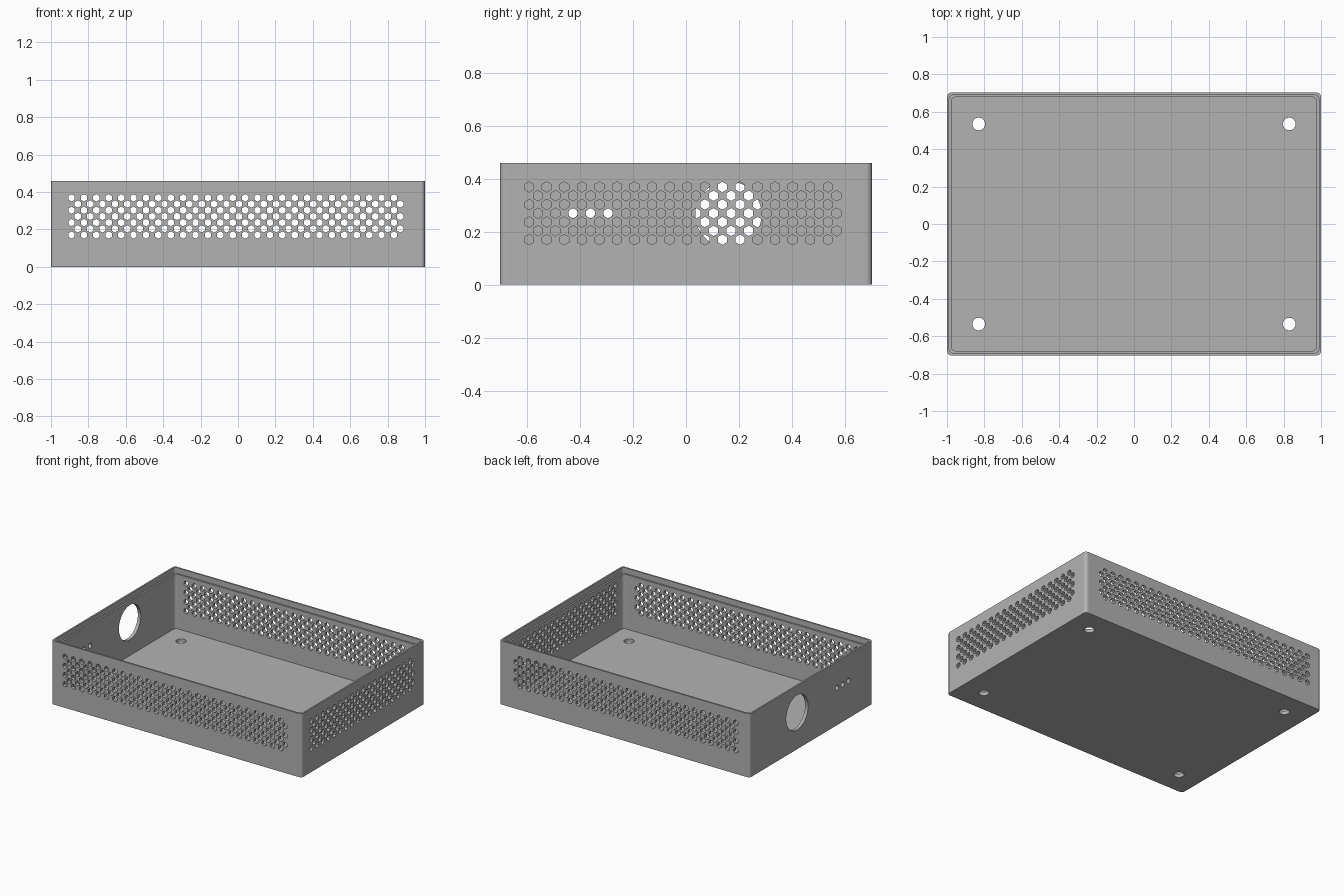
import bpy, bmesh, math
from mathutils import Matrix, Vector

if "Cube" in bpy.data.objects:
    bpy.data.objects.remove(bpy.data.objects["Cube"], do_unlink=True)

HX, HY, H = 1.0, 0.702, 0.459      # half width, half depth, height
WALL, LIP, STEP, FLOOR = 0.024, 0.012, 0.04, 0.026
PITCH, HEX_R, ROW_Z = 0.0663, 0.0196, 0.17

# Turn matrices for holes running along each axis
ALONG_Z = Matrix.Identity(4)
ALONG_Y = Matrix.Rotation(math.pi / 2, 4, 'X')
ALONG_X = Matrix.Rotation(math.pi / 2, 4, 'Z') @ ALONG_Y


def make_object(name, bm):
    bmesh.ops.recalc_face_normals(bm, faces=bm.faces)
    mesh = bpy.data.meshes.new(name)
    bm.to_mesh(mesh)
    bm.free()
    obj = bpy.data.objects.new(name, mesh)
    bpy.context.collection.objects.link(obj)
    return obj


def rounded_loop(bm, inset, z, radius=0.022, steps=6):
    """Ring of vertices along a rounded rectangle."""
    cx, cy = HX - inset - radius, HY - inset - radius
    ring = []
    for i, (sx, sy) in enumerate(((1, 1), (-1, 1), (-1, -1), (1, -1))):
        for k in range(steps + 1):
            a = (i + k / steps) * math.pi / 2
            ring.append(bm.verts.new((sx * cx + radius * math.cos(a),
                                      sy * cy + radius * math.sin(a), z)))
    return ring


def hole(bm, center, turn, radius, length, sides):
    bmesh.ops.create_cone(bm, cap_ends=True, segments=sides, radius1=radius,
                          radius2=radius, depth=length,
                          matrix=Matrix.Translation(Vector(center)) @ turn)


def hex_grid(start, columns):
    """Staggered hole positions as (along, z) pairs, seven rows high."""
    for row in range(7):
        for col in range(columns):
            yield start + (col + row % 2 / 2) * PITCH, ROW_Z + row * PITCH / 2


# Tray shell: outer wall, stepped rim, inner wall and floor
bm = bmesh.new()
profile = [(0, 0), (0, H), (LIP, H), (LIP, H - STEP), (WALL, H - STEP), (WALL, FLOOR)]
rings = [rounded_loop(bm, inset, z) for inset, z in profile]
bm.faces.new(rings[0])
bm.faces.new(rings[-1])
for low, high in zip(rings, rings[1:]):
    n = len(low)
    for i in range(n):
        j = (i + 1) % n
        bm.faces.new((low[i], low[j], high[j], high[i]))
tray = make_object("vented_tray", bm)

# Vents through the front and back walls
front_back = bmesh.new()
for x, z in hex_grid(-0.89, 27):
    hole(front_back, (x, 0, z), ALONG_Y, HEX_R, 2, 6)

# Vents through one end wall
end_vents = bmesh.new()
for y, z in hex_grid(-0.592, 18):
    hole(end_vents, (HX, y, z), ALONG_X, HEX_R, 0.2, 6)

# Large port and three small holes in the other end wall
ports = bmesh.new()
hole(ports, (-HX, 0.16, 0.265), ALONG_X, 0.125, 0.2, 64)
for i in range(3):
    hole(ports, (-HX, -0.427 + i * PITCH, 0.27), ALONG_X, 0.018, 0.2, 24)

# Screw holes in the floor
screws = bmesh.new()
for sx in (-1, 1):
    for sy in (-1, 1):
        hole(screws, (sx * 0.83, sy * 0.535, 0), ALONG_Z, 0.034, 0.2, 32)

# Cut everything, then bake the result
cutters = []
for name, cut_bm in (("long_wall_cutter", front_back), ("end_vent_cutter", end_vents),
                     ("port_cutter", ports), ("screw_cutter", screws)):
    cutter = make_object(name, cut_bm)
    cutter.hide_render = True
    mod = tray.modifiers.new(name, 'BOOLEAN')
    mod.operation = 'DIFFERENCE'
    mod.solver = 'EXACT'
    mod.object = cutter
    cutters.append(cutter)
baked = bpy.data.meshes.new_from_object(
    tray.evaluated_get(bpy.context.evaluated_depsgraph_get()))
tray.modifiers.clear()
tray.data = baked
for cutter in cutters:
    bpy.data.objects.remove(cutter, do_unlink=True)

# Smooth round corners and holes, keep the flat walls flat
baked.shade_smooth()
baked.set_sharp_from_angle(angle=math.radians(30))
for face in baked.polygons:
    if max(abs(c) for c in face.normal) > 0.9999:
        face.use_smooth = False

# Plain grey finish
grey = bpy.data.materials.new("plain_grey")
grey.use_nodes = True
colour = (0.45, 0.45, 0.45, 1)
grey.diffuse_color = colour
grey.node_tree.nodes["Principled BSDF"].inputs["Base Color"].default_value = colour
baked.materials.clear()
baked.materials.append(grey)
